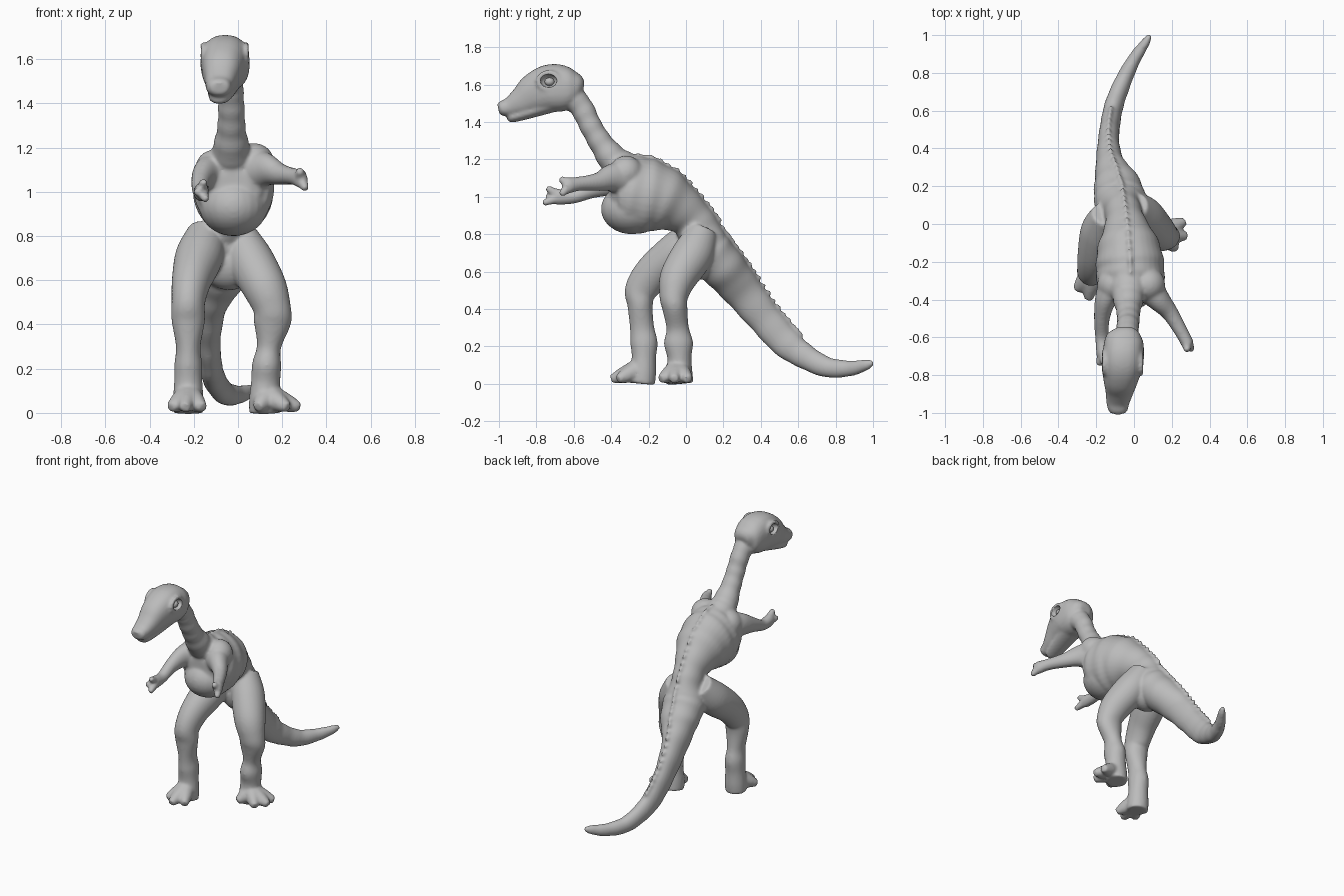
import bpy, bmesh, math
from mathutils import Vector, Matrix

X = Vector((1, 0, 0))
bm = bmesh.new()


def loft(keys, sub=6, segs=24, ripple=0.0, freq=1.0, square=1.0):
    """Closed smooth tube through (x, y, z, half_width, half_height) keys; returns its upper ridge."""
    k = [keys[0]] + keys + [keys[-1]]
    pts = []
    for i in range(1, len(k) - 2):
        for s in range(sub):
            t = s / sub
            pts.append([0.5 * (2 * b + (c - a) * t + (2 * a - 5 * b + 4 * c - d) * t * t
                               + (3 * b - a - 3 * c + d) * t ** 3)
                        for a, b, c, d in zip(k[i - 1], k[i], k[i + 1], k[i + 2])])
    pts.append(list(keys[-1]))
    rings, ridge = [], []
    for i, p in enumerate(pts):
        a, b = pts[max(i - 1, 0)], pts[min(i + 1, len(pts) - 1)]
        tan = (Vector(b[:3]) - Vector(a[:3])).normalized()
        side = (X - tan * X.dot(tan)).normalized()
        up = side.cross(tan)
        c, g = Vector(p[:3]), 1 + ripple * math.sin(i * freq)
        ridge.append(c + up * p[4])
        ring = []
        for j in range(segs):
            q = 2 * math.pi * j / segs
            u, v = (math.copysign(abs(f) ** square, f) for f in (math.cos(q), math.sin(q)))
            ring.append(bm.verts.new(c + side * p[3] * g * u + up * p[4] * g * v))
        rings.append(ring)
    for r0, r1 in zip(rings, rings[1:]):
        for j in range(segs):
            n = (j + 1) % segs
            bm.faces.new((r0[j], r0[n], r1[n], r1[j]))
    bm.faces.new(rings[0][::-1])
    bm.faces.new(rings[-1])
    return ridge


def ball(loc, size):
    m = Matrix.Translation(loc) @ Matrix.Diagonal((*size, 1))
    bmesh.ops.create_uvsphere(bm, u_segments=24, v_segments=16, radius=1, matrix=m)


def digit(a, b, r0, r1):
    """Tapered toe or finger from a to b with a slight knuckle."""
    a, b = Vector(a), Vector(b)
    m = a.lerp(b, 0.6)
    loft([(*a, r0, r0), (*m, (r0 + r1) / 2, (r0 + r1) / 2), (*b, r1, r1)], sub=4, segs=12)


# Rib cage, pelvis and tail
ridge = loft([(-.02, -.41, 1.03, .07, .06), (-.02, -.39, 1.03, .125, .12), (-.02, -.34, 1.03, .17, .18),
              (-.02, -.24, 1.01, .182, .205), (-.03, -.12, .98, .165, .175), (-.045, 0, .91, .11, .12),
              (-.06, .07, .82, .1, .115), (-.07, .11, .72, .135, .13), (-.09, .2, .62, .125, .12),
              (-.125, .3, .5, .08, .105), (-.135, .42, .35, .058, .09), (-.125, .53, .225, .052, .083),
              (-.105, .63, .15, .05, .068), (-.06, .75, .09, .045, .055), (0, .87, .082, .035, .043),
              (.06, .96, .1, .024, .03), (.085, 1.0, .115, .012, .014)], sub=8, segs=32, ripple=.018)
# Deep breast bowl, shoulder masses and crotch
ball((-.02, -.29, .935), (.155, .165, .135))
ball((.075, -.32, 1.13), (.09, .09, .09))
ball((-.11, -.32, 1.1), (.085, .09, .09))
ball((-.04, .07, .68), (.13, .1, .125))

# Bony knobs along the back
for i, p in enumerate(ridge[18:92:2]):
    r = .013 + .006 * (i % 2)
    ball(p, (.012, .024, r))

# Neck
loft([(-.025, -.27, 1.12, .11, .1), (-.03, -.37, 1.18, .09, .085), (-.03, -.45, 1.28, .066, .065),
      (-.03, -.51, 1.38, .06, .06), (-.035, -.56, 1.48, .06, .063), (-.04, -.63, 1.55, .07, .07)],
     ripple=.03, freq=1.5)

# Head with snout and lower jaw
loft([(-.05, -.55, 1.575, .04, .035), (-.05, -.575, 1.58, .08, .075), (-.053, -.61, 1.58, .1, .105),
      (-.055, -.66, 1.58, .108, .124), (-.06, -.73, 1.58, .11, .127), (-.07, -.81, 1.55, .095, .11),
      (-.077, -.88, 1.51, .076, .078), (-.085, -.94, 1.482, .062, .053), (-.085, -.985, 1.472, .052, .04),
      (-.085, -1.003, 1.468, .035, .028)], square=.85)
loft([(-.06, -.7, 1.5, .08, .045), (-.075, -.85, 1.45, .062, .035), (-.085, -.93, 1.425, .048, .028),
      (-.085, -.955, 1.42, .03, .018)])
# Brow rims round the eye sockets
for s in (-1, 1):
    for i in range(14):
        a = 2 * math.pi * i / 14
        ball((-.06 + s * .099, -.735 + .055 * math.cos(a), 1.62 + .046 * math.sin(a)), (.013, .014, .014))

# Legs: thigh, knee, shin and ankle
loft([(-.0, .09, .82, .075, .08), (.05, .04, .7, .105, .11), (.12, -.04, .57, .1, .1),
      (.155, -.065, .47, .085, .078), (.155, -.06, .41, .085, .068), (.14, -.045, .3, .055, .06),
      (.13, -.04, .22, .066, .078), (.125, -.035, .14, .066, .065), (.12, -.035, .06, .07, .07),
      (.12, -.03, .0, .07, .07)])
loft([(-.14, .05, .82, .085, .08), (-.175, -.04, .71, .108, .11), (-.21, -.17, .6, .09, .1),
      (-.225, -.24, .5, .076, .088), (-.225, -.245, .42, .076, .068), (-.225, -.235, .3, .056, .065),
      (-.225, -.225, .22, .063, .073), (-.225, -.225, .14, .064, .065), (-.225, -.23, .06, .07, .07),
      (-.225, -.235, .0, .07, .07)])

# Feet: instep and toes
for ankle, toes in (((.135, -.045, .075), ((.27, .015), (.28, -.065), (.225, -.135), (.09, -.135))),
                    ((-.225, -.255, .075), ((-.305, -.35), (-.24, -.4), (-.16, -.365)))):
    for tx, ty in toes:
        digit(ankle, (tx, ty, .024), .062, .023)

# Arms and fingers
loft([(.07, -.33, 1.1, .09, .1), (.13, -.4, 1.1, .062, .075), (.19, -.47, 1.08, .045, .05),
      (.25, -.57, 1.07, .036, .038), (.285, -.635, 1.06, .034, .045)])
loft([(-.11, -.33, 1.08, .085, .1), (-.15, -.4, 1.075, .058, .075), (-.17, -.5, 1.04, .042, .048),
      (-.17, -.6, 1.0, .036, .036), (-.165, -.69, 1.0, .034, .045)])
for wrist, tips in (((.28, -.62, 1.06), ((.308, -.67, 1.01), (.305, -.655, 1.06), (.28, -.675, 1.1))),
                    ((-.165, -.67, 1.0), ((-.145, -.765, .965), (-.185, -.75, 1.0), (-.155, -.745, 1.05)))):
    for tip in tips:
        digit(wrist, tip, .03, .016)

bmesh.ops.recalc_face_normals(bm, faces=bm.faces)
mesh = bpy.data.meshes.new("dinosaur_body")
bm.to_mesh(mesh)
bm.free()
body = bpy.data.objects.new("dinosaur_body", mesh)
bpy.context.collection.objects.link(body)

grey = bpy.data.materials.new("stone_grey")
grey.diffuse_color = (.5, .5, .5, 1)
mesh.materials.append(grey)

# Fuse the parts into one smooth skin
skin = body.modifiers.new("fuse", 'REMESH')
skin.mode = 'VOXEL'
skin.voxel_size = .009
skin.use_smooth_shade = True
soft = body.modifiers.new("soften", 'SMOOTH')
soft.factor = .5
soft.iterations = 8

# Hollow eye sockets with eyeballs set inside
for s, name in ((-1, "left"), (1, "right")):
    x = -.06 + s * .115
    for part, loc, size in (("socket_cutter", (x, -.735, 1.62), (.05, .045, .036)),
                            ("eyeball", (x - s * .035, -.73, 1.615), (.022, .026, .022))):
        bpy.ops.mesh.primitive_uv_sphere_add(segments=24, ring_count=16, radius=1, location=loc)
        o = bpy.context.object
        o.name = name + "_" + part
        o.scale = size
        o.data.materials.append(grey)
        bpy.ops.object.shade_smooth()
        if part == "socket_cutter":
            o.hide_render = True
            o.display_type = 'WIRE'
            cut = body.modifiers.new(name + "_socket", 'BOOLEAN')
            cut.operation = 'DIFFERENCE'
            cut.object = o
